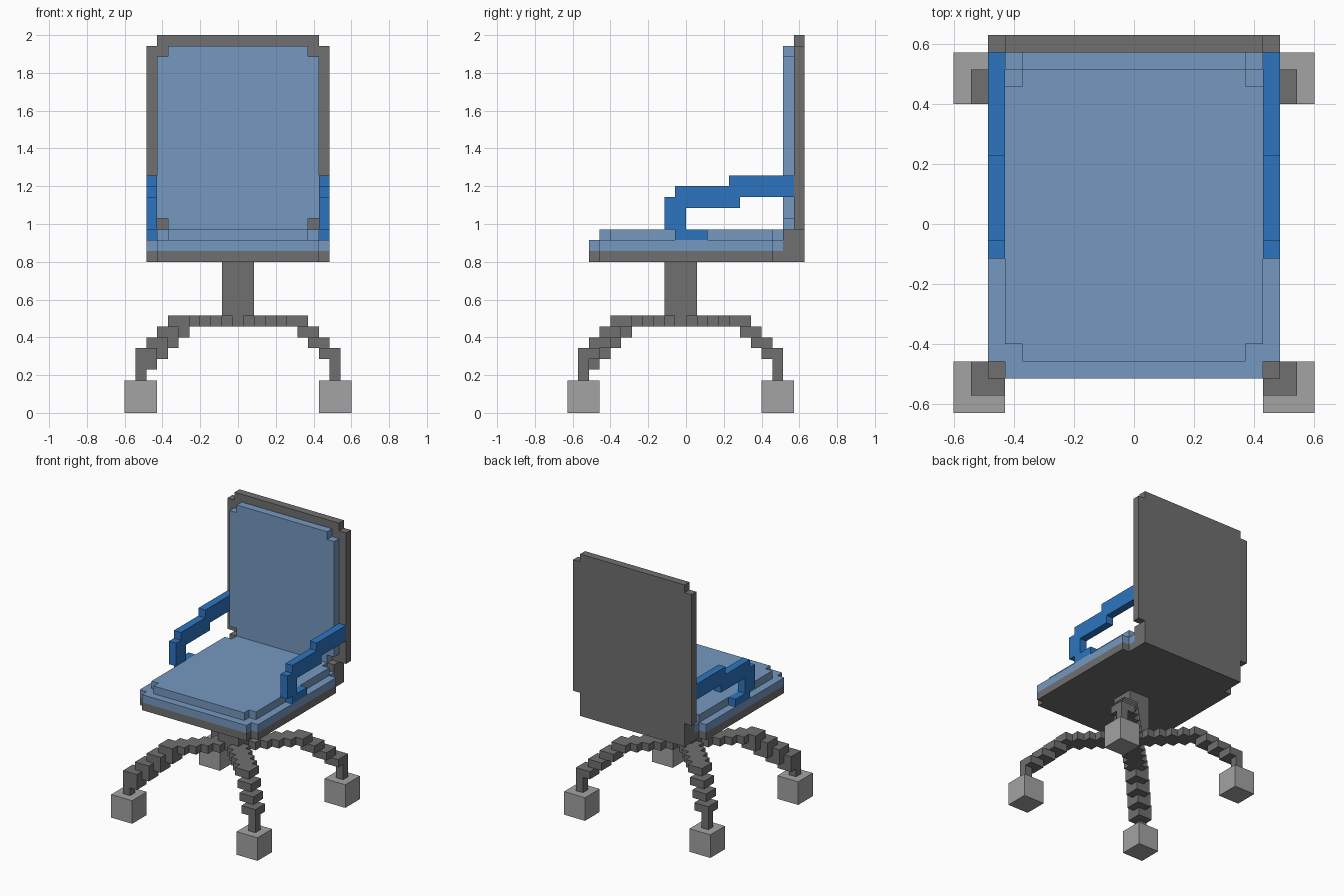
import bpy, bmesh
from mathutils import Vector

cube = bpy.data.objects.get("Cube")
if cube:
    bpy.data.objects.remove(cube, do_unlink=True)

U = 2 / 35                      # size of one block
ORIGIN = Vector((-10.5, -11, 0))  # block grid corner relative to the centre


def material(name, rgb):
    lin = [((c / 255 + 0.055) / 1.055) ** 2.4 for c in rgb] + [1]
    m = bpy.data.materials.new(name)
    m.use_nodes = True
    m.diffuse_color = lin
    m.node_tree.nodes["Principled BSDF"].inputs["Base Color"].default_value = lin
    return m


DARK = material("dark grey frame", (112, 112, 112))
LIGHT = material("light grey caster", (163, 163, 163))
CUSHION = material("soft blue cushion", (118, 153, 192))
ARM = material("strong blue arm", (44, 117, 192))


def finish(name, bm, mat):
    for v in bm.verts:
        v.co = (v.co + ORIGIN) * U
    bmesh.ops.recalc_face_normals(bm, faces=bm.faces[:])
    me = bpy.data.meshes.new(name)
    bm.to_mesh(me)
    bm.free()
    me.materials.append(mat)
    ob = bpy.data.objects.new(name, me)
    bpy.context.scene.collection.objects.link(ob)
    return ob


def prism(name, mat, axis, outline, lo, hi):
    """Extrude a 2D outline (in grid units) along an axis from lo to hi."""
    bm = bmesh.new()
    def point(a, b):
        p = [a, b]
        p.insert(axis, lo)
        return p
    face = bm.faces.new([bm.verts.new(point(a, b)) for a, b in outline])
    out = bmesh.ops.extrude_face_region(bm, geom=[face])
    for v in out["geom"]:
        if isinstance(v, bmesh.types.BMVert):
            v.co[axis] = hi
    return finish(name, bm, mat)


def notched(a0, a1, b0, b1, low=1, high=1):
    """Rectangle with one-block-wide notches of given depth at its corners."""
    return [(a0 + 1, b0), (a1 - 1, b0), (a1 - 1, b0 + low), (a1, b0 + low),
            (a1, b1 - high), (a1 - 1, b1 - high), (a1 - 1, b1), (a0 + 1, b1),
            (a0 + 1, b1 - high), (a0, b1 - high), (a0, b0 + low), (a0 + 1, b0 + low)]


def box(name, mat, x, y, z):
    rect = [(x[0], y[0]), (x[1], y[0]), (x[1], y[1]), (x[0], y[1])]
    return prism(name, mat, 2, rect, *z)


def blocks(name, mat, cells):
    """Build the outer skin of a set of unit blocks."""
    bm = bmesh.new()
    for c in cells:
        for ax in range(3):
            for side in (0, 1):
                n = list(c)
                n[ax] += 2 * side - 1
                if tuple(n) in cells:
                    continue
                corners = []
                for s, t in ((0, 0), (1, 0), (1, 1), (0, 1)):
                    o = [s, t]
                    o.insert(ax, side)
                    corners.append(bm.verts.new([c[i] + o[i] for i in range(3)]))
                bm.faces.new(corners)
    bmesh.ops.remove_doubles(bm, verts=bm.verts[:], dist=0.01)
    return finish(name, bm, mat)


# Seat: frame plate, two cushion layers
prism("seat_frame", DARK, 2, notched(2, 19, 2, 20), 14, 15)
prism("seat_cushion_lower", CUSHION, 2, notched(2, 19, 2, 20), 15, 16)
prism("seat_cushion_upper", CUSHION, 2, notched(3, 18, 3, 20), 16, 17)

# Back: panel, riser behind the seat, cushion
prism("back_panel", DARK, 1, notched(2, 19, 14, 35, low=3), 21, 22)
box("back_riser", DARK, (3, 18), (20, 21), (14, 17))
prism("back_cushion", CUSHION, 1, notched(3, 18, 17, 34), 20, 21)

# Stepped armrests, side profile in y and z
arm = [(21, 22), (15, 22), (15, 21), (10, 21), (10, 20), (9, 20), (9, 17), (10, 17),
       (10, 16), (13, 16), (13, 17), (11, 17), (11, 19), (16, 19), (16, 20), (21, 20)]
prism("right_armrest", ARM, 0, arm, 2, 3)
prism("left_armrest", ARM, 0, arm, 18, 19)

# Central column
box("column", DARK, (9, 12), (9, 12), (9, 14))

# Star base: diagonal stepped legs; d counts blocks out from the middle
base = set()
for sx in (-1, 1):
    for sy in (-1, 1):
        def step(d0, d1, k):
            for d in range(d0, d1):       # overlapping 2x2 squares along the diagonal
                for a in (d, d + 1):
                    for b in (d, d + 1):
                        base.add((10 + sx * a, 10 + sy * b, k))
        thick = sx < 0 and sy < 0         # the front right leg has longer steps
        step(0, 6, 8)
        for k, d in ((7, 6), (6, 7), (5, 8)):
            step(d - thick, d + 1, k)
        if thick:
            step(8, 9, 4)
        for k in (3, 4):
            base.add((10 + sx * 9, 10 + sy * 9, k))
blocks("star_base", DARK, base)

# Casters
for side, x in (("right", 0), ("left", 18)):
    for end, y in (("front", 0), ("back", 18)):
        box(f"{end}_{side}_caster", LIGHT, (x, x + 3), (y, y + 3), (0, 3))
